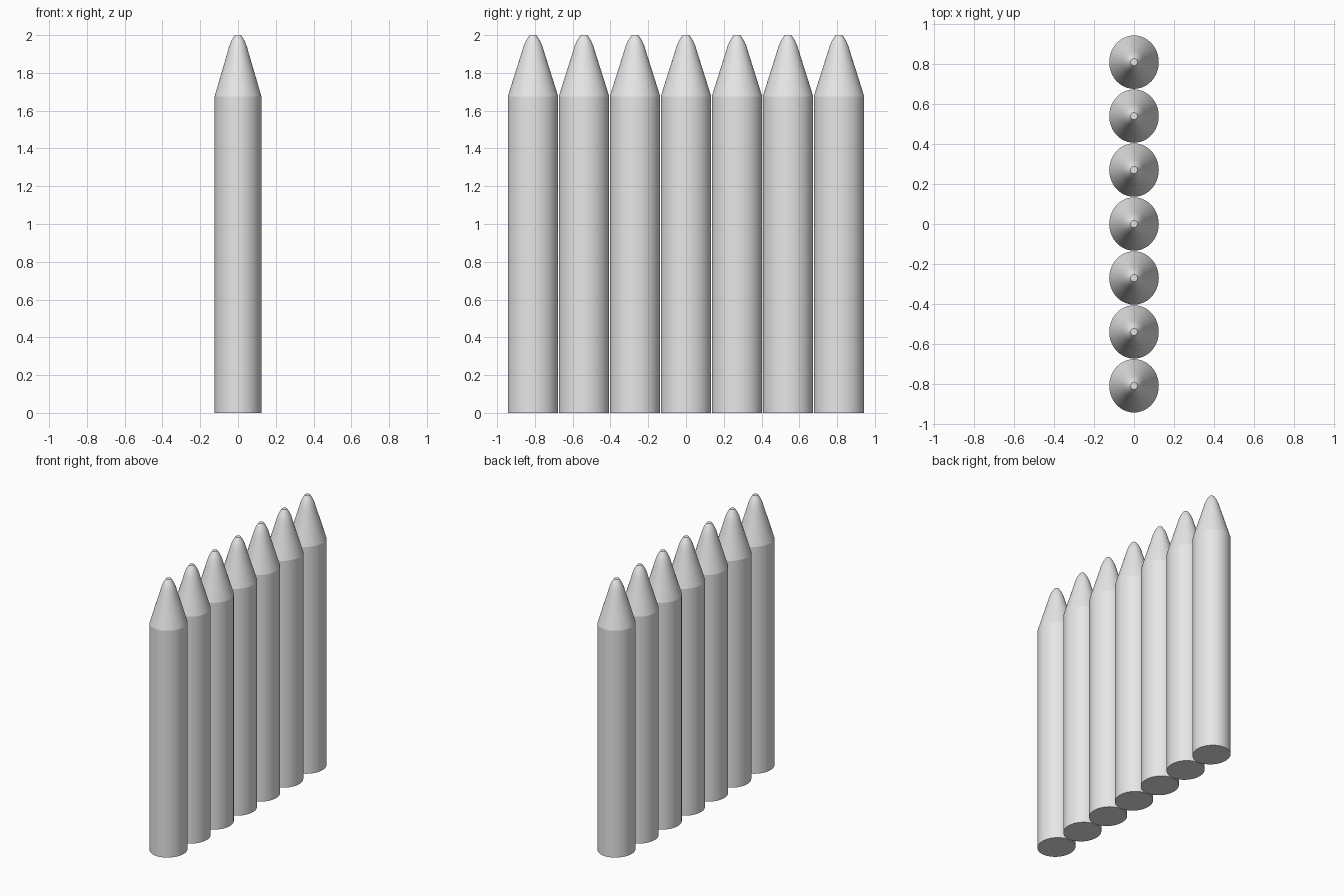
import bpy, bmesh, math

if "Cube" in bpy.data.objects:
    bpy.data.objects.remove(bpy.data.objects["Cube"])

SEGMENTS = 48
COUNT = 7
PITCH = 0.27
RX, RY = 0.124, 0.1335

grey = bpy.data.materials.new("plain grey")
grey.diffuse_color = (0.8, 0.8, 0.8, 1)
grey.use_nodes = True
grey.node_tree.nodes["Principled BSDF"].inputs["Base Color"].default_value = grey.diffuse_color

# Stake outline: (fraction of radius, height), straight shaft then ogive point
PROFILE = [(1, 0), (1, 1.675), (0.73, 1.79), (0.46, 1.903),
           (0.38, 1.94), (0.27, 1.973), (0.135, 2.0)]


def stake_mesh():
    bm = bmesh.new()
    rings = []
    for r, z in PROFILE:
        rings.append([bm.verts.new((RX * r * math.cos(a), RY * r * math.sin(a), z))
                      for a in (2 * math.pi * i / SEGMENTS for i in range(SEGMENTS))])
    for low, high in zip(rings, rings[1:]):
        for i in range(SEGMENTS):
            j = (i + 1) % SEGMENTS
            bm.faces.new((low[i], low[j], high[j], high[i]))
    # Flat foot and blunt tip
    bm.faces.new(rings[0][::-1])
    bm.faces.new(rings[-1])
    mesh = bpy.data.meshes.new("stake")
    bm.to_mesh(mesh)
    bm.free()
    mesh.materials.append(grey)
    return mesh


# Row of pointed stakes along y
mesh = stake_mesh()
for n in range(COUNT):
    stake = bpy.data.objects.new(f"stake_{n + 1}", mesh.copy())
    stake.location.y = (n - (COUNT - 1) / 2) * PITCH
    bpy.context.collection.objects.link(stake)
    bpy.ops.object.select_all(action='DESELECT')
    stake.select_set(True)
    bpy.context.view_layer.objects.active = stake
    # Smooth round the shaft, crisp at the shoulder and foot
    bpy.ops.object.shade_smooth_by_angle(angle=math.radians(12))
